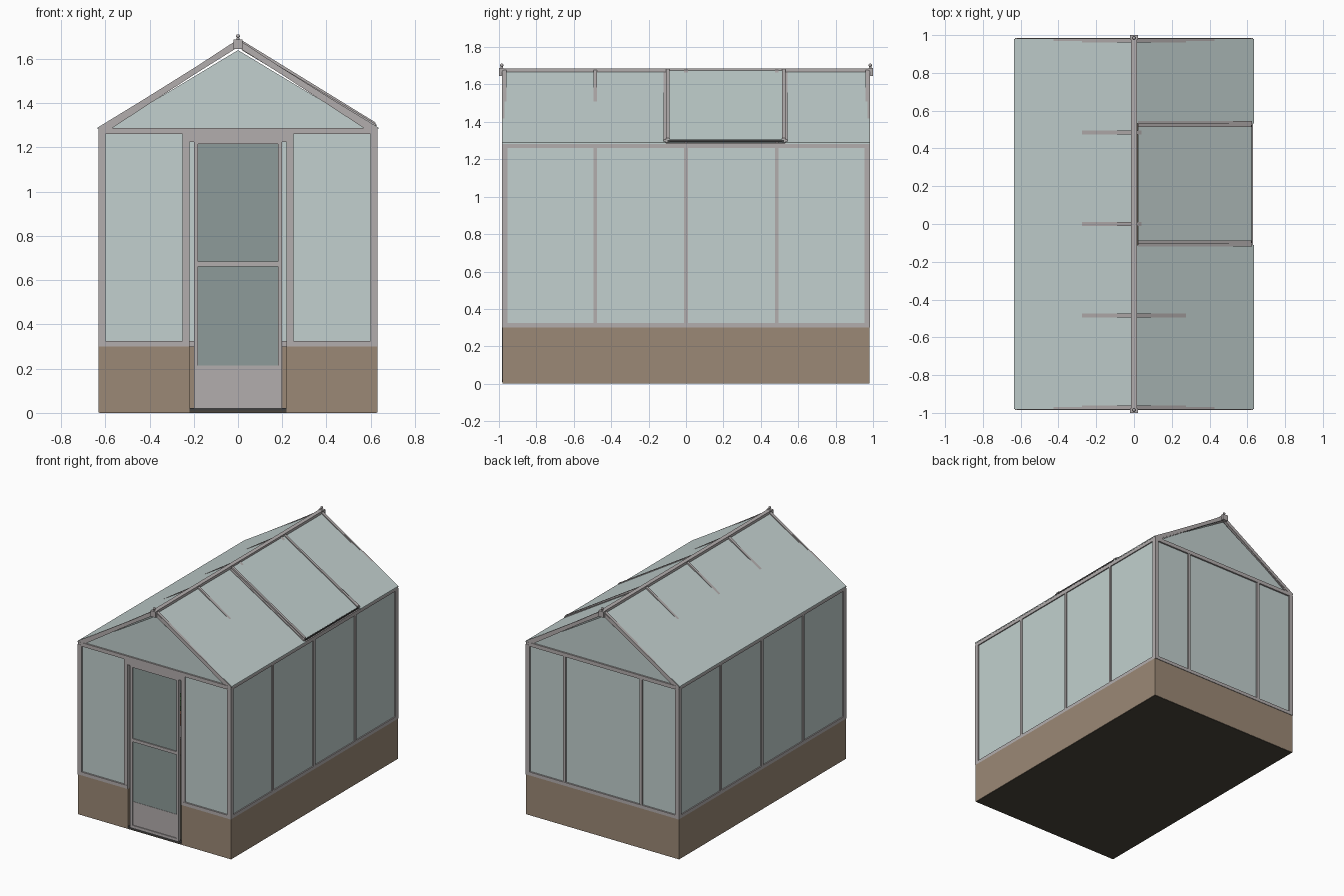
import bpy, bmesh
from mathutils import Matrix, Vector

if "Cube" in bpy.data.objects:
    bpy.data.objects.remove(bpy.data.objects["Cube"])


def material(name, rgb):
    m = bpy.data.materials.new(name)
    m.diffuse_color = (*rgb, 1)
    m.use_nodes = True
    m.node_tree.nodes["Principled BSDF"].inputs["Base Color"].default_value = m.diffuse_color
    return m


FRAME = material("frame_grey", (0.45, 0.42, 0.42))
GLASS = material("pale_glass", (0.54, 0.63, 0.62))
DOOR_GLASS = material("shaded_glass", (0.27, 0.33, 0.32))
BRICK = material("tan_brick", (0.33, 0.25, 0.18))
FLOOR = material("dark_floor", (0.07, 0.06, 0.045))
DARK = material("dark_trim", (0.05, 0.05, 0.05))
GREEN = material("leaf_green", (0.05, 0.16, 0.05))
CLAY = material("clay", (0.35, 0.14, 0.08))


def finish(name, bm, mat):
    bmesh.ops.recalc_face_normals(bm, faces=bm.faces)
    me = bpy.data.meshes.new(name)
    bm.to_mesh(me)
    bm.free()
    me.materials.append(mat)
    ob = bpy.data.objects.new(name, me)
    bpy.context.collection.objects.link(ob)
    return ob


def boxes(name, mat, items):
    """Join boxes given as (x0, x1, y0, y1, z0, z1)."""
    bm = bmesh.new()
    for x0, x1, y0, y1, z0, z1 in items:
        c = Vector((x0 + x1, y0 + y1, z0 + z1)) / 2
        s = (x1 - x0, y1 - y0, z1 - z0)
        bmesh.ops.create_cube(bm, size=1, matrix=Matrix.Translation(c) @ Matrix.Diagonal((*s, 1)))
    return finish(name, bm, mat)


def prisms(name, mat, items):
    """Join x-z outlines extruded along y: (points, y0, y1)."""
    bm = bmesh.new()
    for pts, y0, y1 in items:
        f = bm.faces.new([bm.verts.new((x, y0, z)) for x, z in pts])
        r = bmesh.ops.extrude_face_region(bm, geom=[f])
        vs = [v for v in r["geom"] if isinstance(v, bmesh.types.BMVert)]
        bmesh.ops.translate(bm, verts=vs, vec=(0, y1 - y0, 0))
    return finish(name, bm, mat)


def slope(low, high, t, s=1):
    """Sloping strip outline of vertical thickness t, on side s."""
    (a, b), (c, d) = low, high
    return [(s * a, b), (s * c, d), (s * c, d - t), (s * a, b - t)]


X, Y = 0.63, 0.98
SIDES = (-1, 1)

# base: floor slab and low brick walls with a door gap
boxes("floor", FLOOR, [(-X + .003, X - .003, -Y + .003, Y - .003, 0, 0.015)])
walls = [(-X, X, Y - .04, Y, .002, .3)]
for s in SIDES:
    a, b = sorted((s * X, s * (X - .04)))
    walls.append((a, b, -Y, Y, .002, .3))
    a, b = sorted((s * .22, s * X))
    walls.append((a, b, -Y, -Y + .04, .002, .3))
boxes("brick_base", BRICK, walls)

# sill and eave rails all round
rails = [(-X, X, Y - .025, Y + .004, .3, .325)]
for s in SIDES:
    a, b = sorted((s * .22, s * X))
    rails.append((a, b, -Y - .004, -Y + .025, .3, .325))
    a, b = sorted((s * X, s * (X - .03)))
    rails += [(a, b, -Y, Y, .3, .325), (a, b, -Y, Y, 1.26, 1.288)]
    a, b = sorted((s * (Y + .004), s * (Y - .025)))
    rails.append((-X, X, a, b, 1.26, 1.288))
boxes("rails", FRAME, rails)

# upright posts
posts = []
for s in SIDES:
    a, b = sorted((s * X, s * (X - .03)))
    for y in (-.97, -.485, 0, .485, .97):
        h = .015 if abs(y) > .9 else .01
        posts.append((a, b, y - h, y + h, .3, 1.27))
    posts.append((s * .235 - .015, s * .235 + .015, -Y - .003, -Y + .025, .3, 1.27))
    posts.append((s * .315 - .01, s * .315 + .01, Y - .025, Y + .003, .3, 1.27))
boxes("posts", FRAME, posts)

# wall glazing, slightly recessed
panes = [(-X + .02, X - .02, Y - .014, Y - .008, .31, 1.27)]
for s in SIDES:
    a, b = sorted((s * (X - .008), s * (X - .014)))
    panes.append((a, b, -Y + .01, Y - .01, .31, 1.27))
    a, b = sorted((s * .235, s * (X - .02)))
    panes.append((a, b, -Y + .008, -Y + .014, .31, 1.27))
boxes("wall_glass", GLASS, panes)

# gable glazing
tri = [(-.59, 1.285), (.59, 1.285), (0, 1.64)]
prisms("gable_glass", GLASS, [(tri, s * (Y - .008), s * (Y - .014)) for s in SIDES])

# rafters, ending at the ridge
rafters = []
for s in SIDES:
    p = slope((X, 1.278), (.015, 1.679), .03, s)
    for y in (-.97, -.485, 0, .485, .97):
        rafters.append((p, y - .01, y + .01))
    # bargeboards closing the gable ends
    bar = slope((X, 1.29), (.015, 1.674), .03, s)
    rafters += [(bar, e * (Y + .003), e * (Y - .01)) for e in SIDES]
# trimmers either side of the roof vent
for y in (-.113, .537):
    rafters.append((slope((.625, 1.305), (.02, 1.668), .03), y - .007, y + .007))
prisms("rafters", FRAME, rafters)

# roof glazing, with an opening for the vent on the right
low, high = (.635, 1.29), (.005, 1.674)
prisms("roof_glass", GLASS, [
    (slope(low, high, .007, -1), -Y, Y),
    (slope(low, high, .007), -Y, -.11),
    (slope(low, high, .007), .533, Y)])

# roof vent, a touch proud of the roof
vl, vh = (.622, 1.305), (.02, 1.675)
prisms("vent_glass", GLASS, [(slope(vl, vh, .006), -.1, .52)])
up = lambda p: (p[0], p[1] + .008)
prisms("vent_frame", FRAME, [(slope(up(vl), up(vh), .022), y - .009, y + .009) for y in (-.097, .523)])
boxes("vent_bottom_rail", DARK, [(.61, .626, -.1, .525, 1.293, 1.304)])

# ridge bar with end blocks and finials
ridge = [(-.016, .016, -Y, Y, 1.655, 1.686)]
ridge += [(-.021, .021, s * .988 - .012, s * .988 + .012, 1.645, 1.688) for s in SIDES]
boxes("ridge", FRAME, ridge)
bm = bmesh.new()
for s in SIDES:
    bmesh.ops.create_cone(bm, cap_ends=True, segments=12, radius1=.007, radius2=.005, depth=.016,
                          matrix=Matrix.Translation((0, s * .985, 1.693)))
    bmesh.ops.create_uvsphere(bm, u_segments=12, v_segments=8, radius=.009,
                              matrix=Matrix.Translation((0, s * .985, 1.703)))
finish("finials", bm, FRAME)

# door: header, stiles, rails, kick panel and panes
F, B = -Y - .003, -Y + .02
boxes("door_header", FRAME, [(-.235, .235, F, B, 1.225, 1.265)])
boxes("threshold", DARK, [(-.22, .22, F, B, .01, .022)])
door = [(-.2, -.18, F, B, .022, 1.225), (.18, .2, F, B, .022, 1.225)]
door += [(-.18, .18, F, B, z0, z1) for z0, z1 in ((.022, .04), (.662, .685), (1.215, 1.225))]
boxes("door_frame", FRAME, door)
boxes("door_kick_panel", FRAME, [(-.18, .18, F + .006, B - .006, .04, .215)])
boxes("door_glass", DOOR_GLASS, [(-.18, .18, F + .008, F + .014, .215, 1.215)])

# staging benches inside, either side of the path
bench = []
for s in SIDES:
    a, b = sorted((s * .25, s * .57))
    bench.append((a, b, -.84, .49, .40, .42))
    for x in (.26, .56):
        for y in (-.82, .465):
            bench.append((s * x - .01, s * x + .01, y - .01, y + .01, .01, .40))
boxes("benches", FRAME, bench)

# potted plants on the benches
pots, leaves = bmesh.new(), bmesh.new()
for s in SIDES:
    for y in (-.6, -.18, .25):
        bmesh.ops.create_cone(pots, cap_ends=True, segments=12, radius1=.045, radius2=.065, depth=.1,
                              matrix=Matrix.Translation((s * .4, y, .47)))
        bmesh.ops.create_icosphere(leaves, subdivisions=1, radius=.09,
                                   matrix=Matrix.Translation((s * .4, y, .59)))
finish("plant_pots", pots, CLAY)
finish("plant_leaves", leaves, GREEN)
